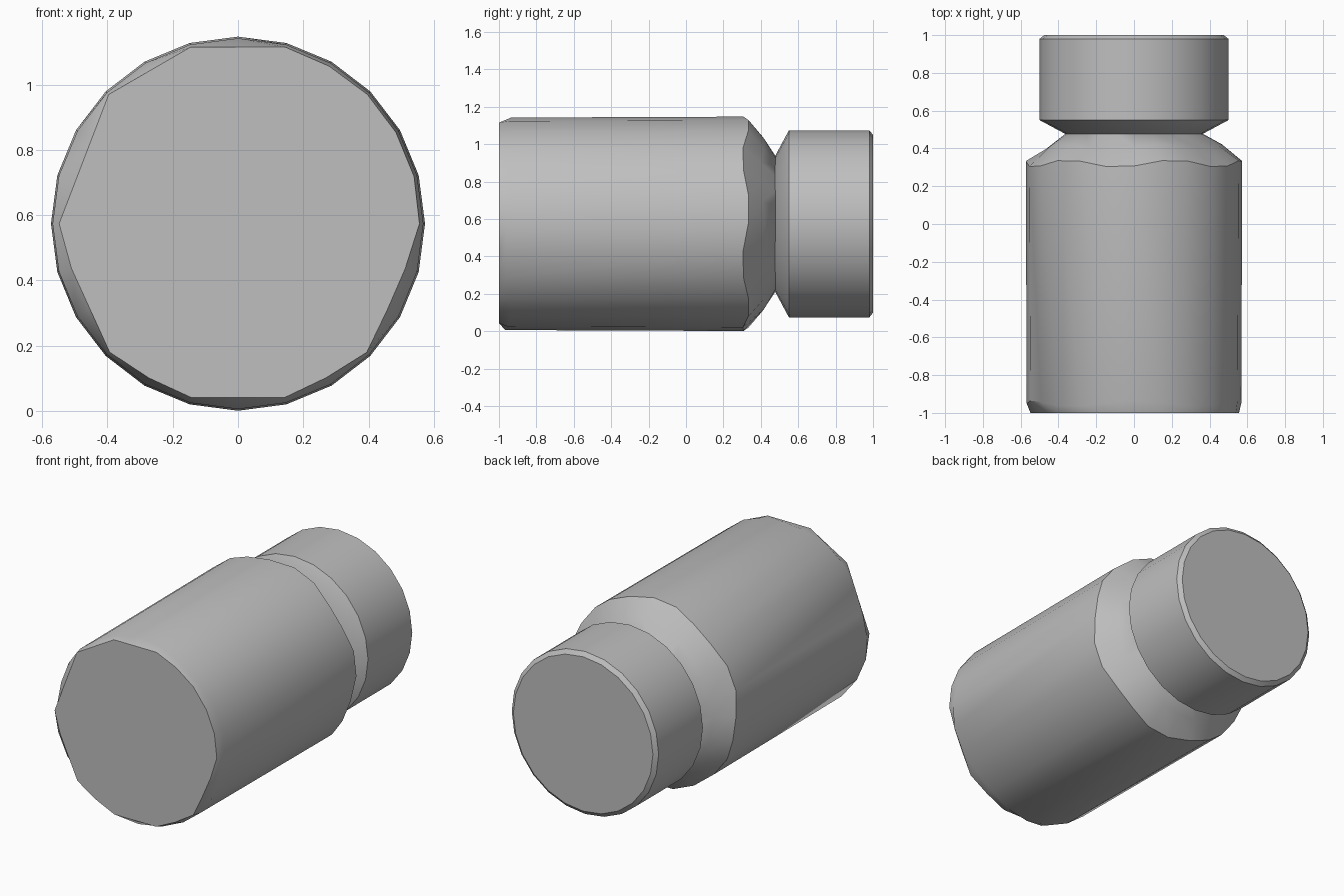
import bpy, bmesh, math

cube = bpy.data.objects.get("Cube")
if cube:
    bpy.data.objects.remove(cube, do_unlink=True)

SIDES = 24
AXIS_Z = 0.574

grey = bpy.data.materials.new("plain grey")
grey.use_nodes = True
colour = (0.52, 0.52, 0.52, 1)
grey.diffuse_color = colour
grey.node_tree.nodes["Principled BSDF"].inputs["Base Color"].default_value = colour


def chord_factor(angle, corners):
    """Distance to a unit circle polygon with the given corner angles."""
    ring = corners + [corners[0] + 360]
    angle = (angle - corners[0]) % 360 + corners[0]
    for a, b in zip(ring, ring[1:]):
        if a <= angle <= b:
            half = math.radians((b - a) / 2)
            return math.cos(half) / math.cos(math.radians(angle - (a + b) / 2))
    return 1.0


def lathe(name, rings, sharp):
    """Skin rings of (y, radius) functions of the angle, closed at both ends."""
    bm = bmesh.new()
    loops = []
    for ring in rings:
        loop = []
        for i in range(SIDES):
            deg = 360 * i / SIDES
            y, r = ring(deg)
            t = math.radians(deg)
            loop.append(bm.verts.new((r * math.cos(t), y, AXIS_Z + r * math.sin(t))))
        loops.append(loop)
    for a, b in zip(loops, loops[1:]):
        for i in range(SIDES):
            j = (i + 1) % SIDES
            bm.faces.new((a[i], a[j], b[j], b[i]))
    bm.faces.new(loops[0])
    bm.faces.new(loops[-1])
    bmesh.ops.recalc_face_normals(bm, faces=bm.faces[:])
    mesh = bpy.data.meshes.new(name)
    bm.to_mesh(mesh)
    bm.free()
    mesh.materials.append(grey)
    obj = bpy.data.objects.new(name, mesh)
    bpy.context.collection.objects.link(obj)
    bpy.ops.object.select_all(action="DESELECT")
    obj.select_set(True)
    bpy.context.view_layer.objects.active = obj
    bpy.ops.object.shade_smooth_by_angle(angle=math.radians(sharp))
    return obj


def plain(y, r):
    return lambda deg: (y, r)


# Worn base: the rim is chipped along straight chords between these corners
base_corners = [-44, -3, 16, 31, 45, 58, 75, 105, 135, 183, 226, 252, 288]


def base_rim(deg):
    return -1.0, 0.56 * chord_factor(deg, base_corners)


def base_edge(deg):
    return -0.95 + 0.015 * math.sin(math.radians(5 * deg)), 0.568


# Uneven shoulder between the body and the neck
def shoulder_edge(deg):
    return 0.32 + 0.02 * math.sin(math.radians(6 * deg + 40)), 0.573


def shoulder_mid(deg):
    return 0.41 + 0.012 * math.cos(math.radians(5 * deg)), 0.465


lathe("bottle_body",
      [base_rim, base_edge, shoulder_edge, shoulder_mid, plain(0.48, 0.36)], 33)

# Screw cap with a tapered underside and a small top bevel
lathe("bottle_cap",
      [plain(0.475, 0.36), plain(0.55, 0.5), plain(0.98, 0.5), plain(1.0, 0.475)], 35)
